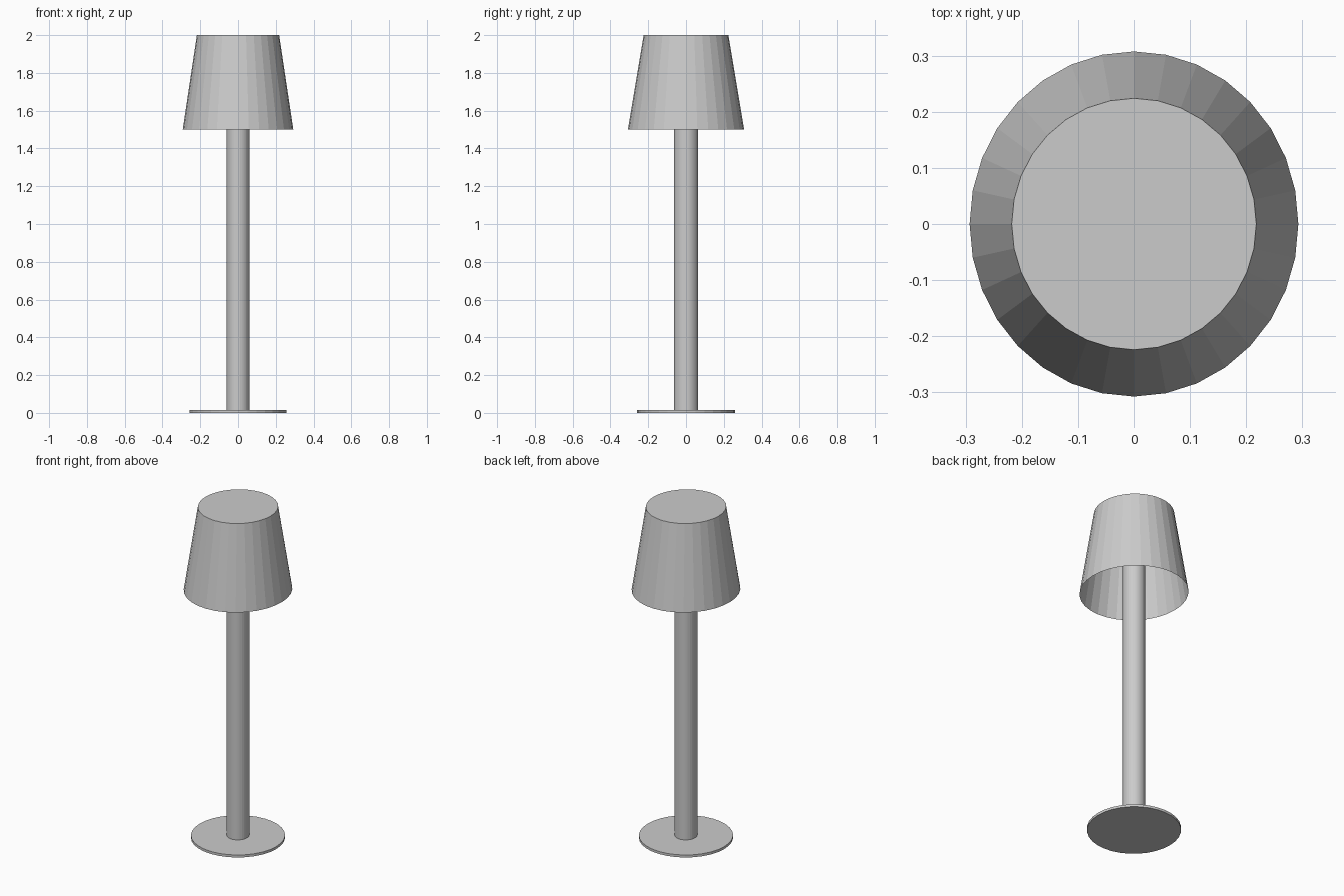
import bpy, bmesh
from mathutils import Matrix

if "Cube" in bpy.data.objects:
    bpy.data.objects.remove(bpy.data.objects["Cube"])

SIDES = 32


def oval_part(name, low, high, z0, z1, open_bottom=False):
    """Straight or tapered oval drum; low and high are (x radius, y radius)."""
    bm = bmesh.new()
    bmesh.ops.create_cone(bm, cap_ends=True, segments=SIDES,
                          radius1=1, radius2=1, depth=2)
    bottom = [v for v in bm.verts if v.co.z < 0]
    top = [v for v in bm.verts if v.co.z > 0]
    for verts, (rx, ry), z in ((bottom, low, z0), (top, high, z1)):
        for v in verts:
            v.co.x *= rx
            v.co.y *= ry
            v.co.z = z
    if open_bottom:
        bm.normal_update()
        caps = [f for f in bm.faces if f.normal.z < -0.9]
        bmesh.ops.delete(bm, geom=caps, context='FACES_ONLY')
    mesh = bpy.data.meshes.new(name)
    bm.to_mesh(mesh)
    bm.free()
    obj = bpy.data.objects.new(name, mesh)
    bpy.context.collection.objects.link(obj)
    return obj


# Thin foot disc
oval_part("base", (0.257, 0.259), (0.257, 0.259), 0.0, 0.015)

# Upright pole, carried up inside the shade
oval_part("pole", (0.061, 0.0635), (0.061, 0.0635), 0.01, 1.99)

# Tapered thin shade: closed on top, open below
oval_part("shade", (0.293, 0.3075), (0.218, 0.224), 1.5, 2.0, open_bottom=True)
